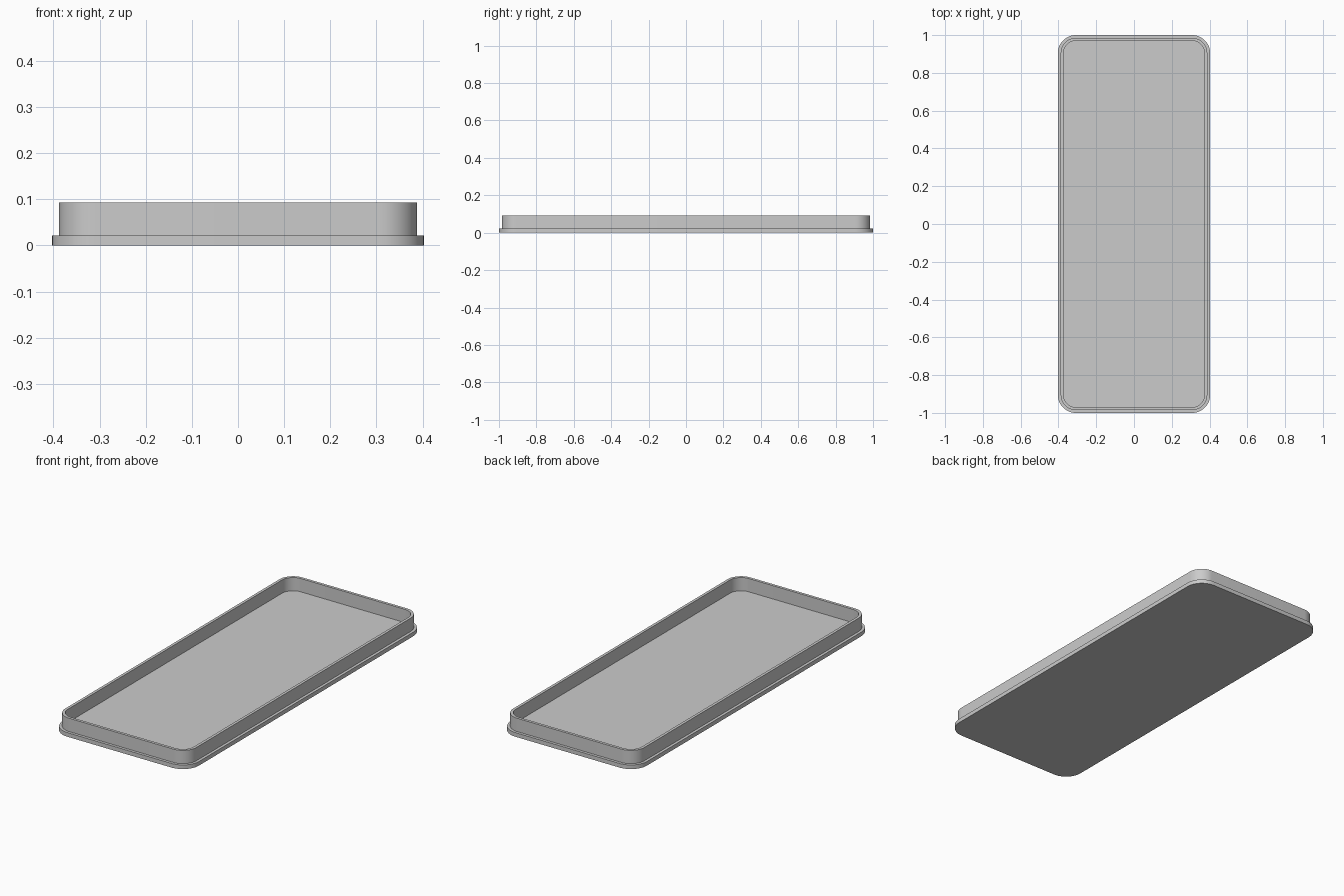
import bpy, bmesh
from math import sin, cos, pi, radians

cube = bpy.data.objects.get("Cube")
if cube:
    bpy.data.objects.remove(cube, do_unlink=True)

grey = bpy.data.materials.new("plain grey")
grey.use_nodes = True
color = (0.6, 0.6, 0.6, 1)
grey.diffuse_color = color
grey.node_tree.nodes["Principled BSDF"].inputs["Base Color"].default_value = color

HALF_X, HALF_Y, RADIUS, STEPS = 0.403, 1.0, 0.095, 12


def ring(bm, inset, z):
    """Rounded rectangle of vertices, offset inward from the outer edge."""
    r = RADIUS - inset
    cx, cy = HALF_X - RADIUS, HALF_Y - RADIUS
    verts = []
    for corner, (sx, sy) in enumerate([(1, 1), (-1, 1), (-1, -1), (1, -1)]):
        for i in range(STEPS + 1):
            a = (corner + i / STEPS) * pi / 2
            verts.append(bm.verts.new((sx * cx + r * cos(a), sy * cy + r * sin(a), z)))
    return verts


def bridge(bm, lower, upper):
    n = len(lower)
    for i in range(n):
        j = (i + 1) % n
        bm.faces.new((lower[i], lower[j], upper[j], upper[i]))


# Section from the base edge, over the lip and rim, down to the tray floor
section = [(0, 0), (0, 0.022), (0.015, 0.022), (0.015, 0.093),
           (0.03, 0.093), (0.03, 0.022)]
bm = bmesh.new()
rings = [ring(bm, inset, z) for inset, z in section]
for lower, upper in zip(rings, rings[1:]):
    bridge(bm, lower, upper)
bm.faces.new(rings[0][::-1])   # underside
bm.faces.new(rings[-1])        # tray floor
bmesh.ops.recalc_face_normals(bm, faces=bm.faces)

mesh = bpy.data.meshes.new("tray_lid")
bm.to_mesh(mesh)
bm.free()
mesh.materials.append(grey)
tray = bpy.data.objects.new("tray_lid", mesh)
bpy.context.collection.objects.link(tray)

# Smooth corners, crisp rims
bpy.ops.object.select_all(action="DESELECT")
tray.select_set(True)
bpy.context.view_layer.objects.active = tray
bpy.ops.object.shade_smooth_by_angle(angle=radians(30))
